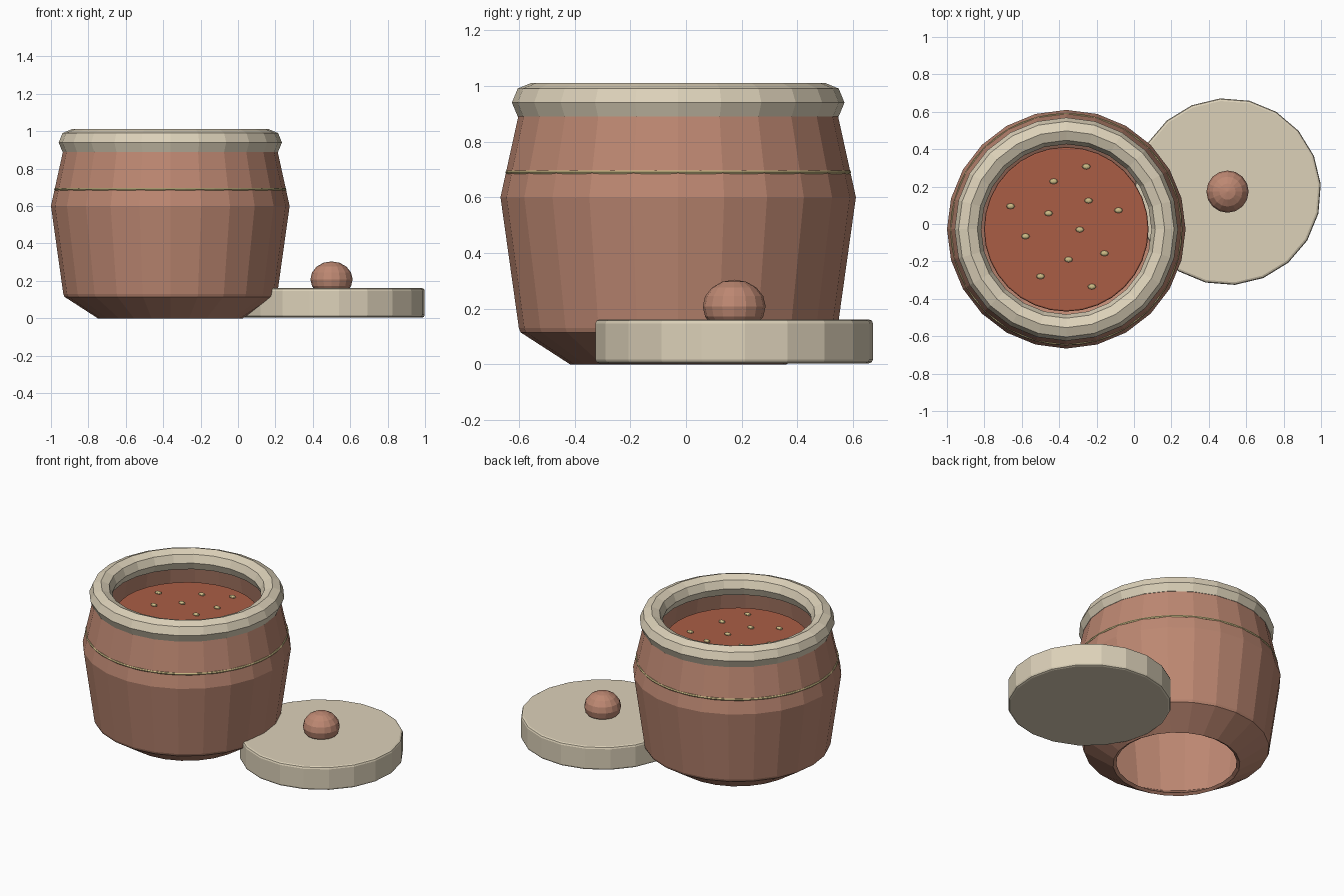
import bpy, bmesh, math
from mathutils import Matrix

if "Cube" in bpy.data.objects:
    bpy.data.objects.remove(bpy.data.objects["Cube"])

JX, JY = -0.362, -0.028      # jar axis
LX, LY = 0.50, 0.173         # lid axis


def material(name, rgb):
    m = bpy.data.materials.new(name)
    m.diffuse_color = (*rgb, 1)
    m.use_nodes = True
    m.node_tree.nodes["Principled BSDF"].inputs["Base Color"].default_value = m.diffuse_color
    return m


clay = material("terracotta", (0.51, 0.245, 0.168))
cream = material("cream glaze", (0.72, 0.64, 0.485))
sauce = material("red paste", (0.40, 0.11, 0.06))
seed = material("pale seed", (0.61, 0.50, 0.24))


def add_object(name, bm, mat, loc):
    bmesh.ops.recalc_face_normals(bm, faces=bm.faces)
    me = bpy.data.meshes.new(name)
    bm.to_mesh(me)
    bm.free()
    me.materials.append(mat)
    ob = bpy.data.objects.new(name, me)
    ob.location = loc
    bpy.context.collection.objects.link(ob)
    return ob


def lathe(name, profile, segs, mat, loc, closed=False, turn=0.0):
    """Revolve (radius, height) points; open profiles get flat end caps."""
    bm = bmesh.new()
    rings = []
    for r, z in profile:
        angles = [turn + math.tau * i / segs for i in range(segs)]
        rings.append([bm.verts.new((r * math.cos(a), r * math.sin(a), z)) for a in angles])
    pairs = list(zip(rings, rings[1:]))
    if closed:
        pairs.append((rings[-1], rings[0]))
    for lo, hi in pairs:
        for i in range(segs):
            j = (i + 1) % segs
            bm.faces.new((lo[i], lo[j], hi[j], hi[i]))
    if not closed:
        bm.faces.new(rings[0])
        bm.faces.new(rings[-1])
    return add_object(name, bm, mat, loc)


def circle(radius, tube, z, n):
    return [(radius + tube * math.cos(math.tau * k / n),
             z + tube * math.sin(math.tau * k / n)) for k in range(n)]


def rounded_disc(r, z0, z1, b):
    return [(r - b, z0), (r - b * 0.3, z0 + b * 0.3), (r, z0 + b),
            (r, z1 - b), (r - b * 0.3, z1 - b * 0.3), (r - b, z1)]


def ball(name, size, mat, loc, u, v):
    bm = bmesh.new()
    bmesh.ops.create_uvsphere(bm, u_segments=u, v_segments=v, radius=1,
                              matrix=Matrix.Diagonal((*size, 1)))
    return add_object(name, bm, mat, loc)


# Open-bottomed jar shell: outside going up, inside coming down
outer = [(0.388, 0), (0.566, 0.115), (0.572, 0.13), (0.638, 0.60), (0.572, 0.90)]
inner = [(0.552, 0.90), (0.618, 0.60), (0.55, 0.13), (0.368, 0.012)]
lathe("jar_body", outer + inner, 24, clay, (JX, JY, 0), closed=True)

# Thick rim and the thin line round the shoulder
lathe("jar_rim", circle(0.526, 0.071, 0.94, 8), 24, cream, (JX, JY, 0), closed=True)
lathe("shoulder_line", circle(0.613, 0.008, 0.69, 6), 48, seed, (JX, JY, 0), closed=True)

# Paste filling with scattered seeds
lathe("paste", rounded_disc(0.44, 0.77, 0.822, 0.008), 32, sauce, (JX, JY, 0))
spots = [(-.255, .307), (-.43, .228), (-.66, .095), (-.457, .057), (-.243, .125),
         (-.083, .073), (-.29, -.03), (-.58, -.066), (-.158, -.157),
         (-.35, -.19), (-.50, -.28), (-.225, -.335)]
for i, (x, y) in enumerate(spots):
    ball(f"seed_{i + 1}", (0.023, 0.015, 0.011), seed, (x, y, 0.825), 8, 6)

# Lid lying beside the jar, with its knob
lathe("lid", rounded_disc(0.50, 0.004, 0.161, 0.014), 20, cream, (LX, LY, 0),
      turn=math.radians(4.5))
ball("lid_knob", (0.113, 0.113, 0.096), clay, (LX, LY, 0.208), 16, 8)
